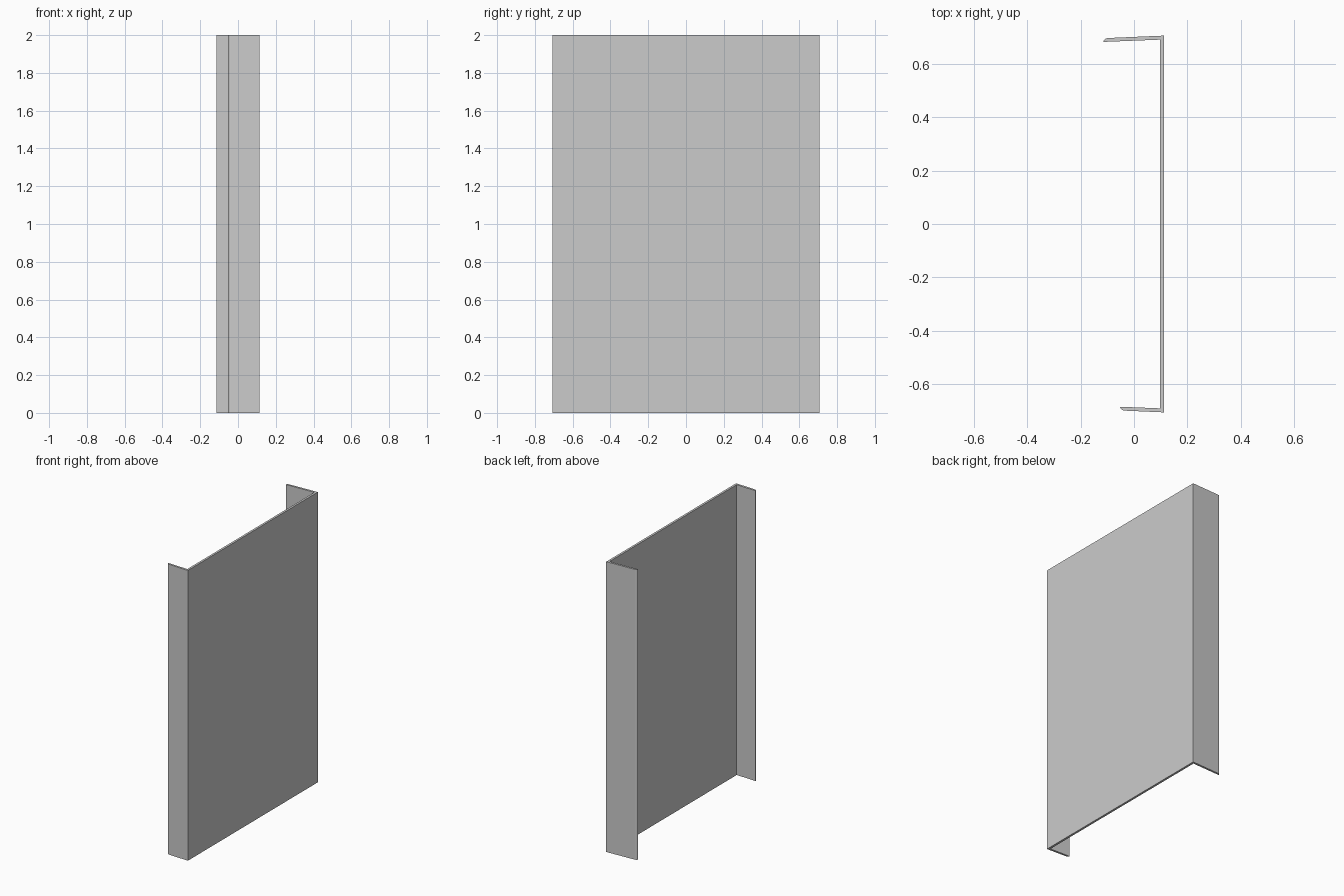
import bpy, bmesh

if "Cube" in bpy.data.objects:
    bpy.data.objects.remove(bpy.data.objects["Cube"])

HEIGHT = 2.0
OUT_X, IN_X = 0.113, 0.098      # faces of the web
OUT_Y, IN_Y = 0.707, 0.692      # faces of the flanges at the web


def flange(tip_x, side):
    """Outline of one lip, from outer corner round the rounded tip to inner corner."""
    drop = 0.04 * (IN_X - tip_x)          # lip leans slightly inward
    inner = IN_Y - drop
    outer = inner + 0.0145
    pts = [(OUT_X, OUT_Y), (IN_X, OUT_Y - 0.0005),
           (tip_x + 0.016, outer), (tip_x + 0.009, outer - 0.002),
           (tip_x + 0.003, outer - 0.007), (tip_x, inner + 0.002),
           (tip_x + 0.001, inner), (IN_X, IN_Y)]
    return [(x, side * y) for x, y in pts]


# Bent sheet cross-section: long lip at the back, short lip at the front
profile = flange(-0.115, 1) + flange(-0.052, -1)[::-1]

# Extrude the cross-section to full height
bm = bmesh.new()
face = bm.faces.new([bm.verts.new((x, y, 0)) for x, y in profile])
result = bmesh.ops.extrude_face_region(bm, geom=[face], use_keep_orig=True)
top = [v for v in result["geom"] if isinstance(v, bmesh.types.BMVert)]
bmesh.ops.translate(bm, verts=top, vec=(0, 0, HEIGHT))
bmesh.ops.recalc_face_normals(bm, faces=bm.faces)

mesh = bpy.data.meshes.new("channel_panel")
bm.to_mesh(mesh)
bm.free()
panel = bpy.data.objects.new("channel_panel", mesh)
bpy.context.collection.objects.link(panel)
